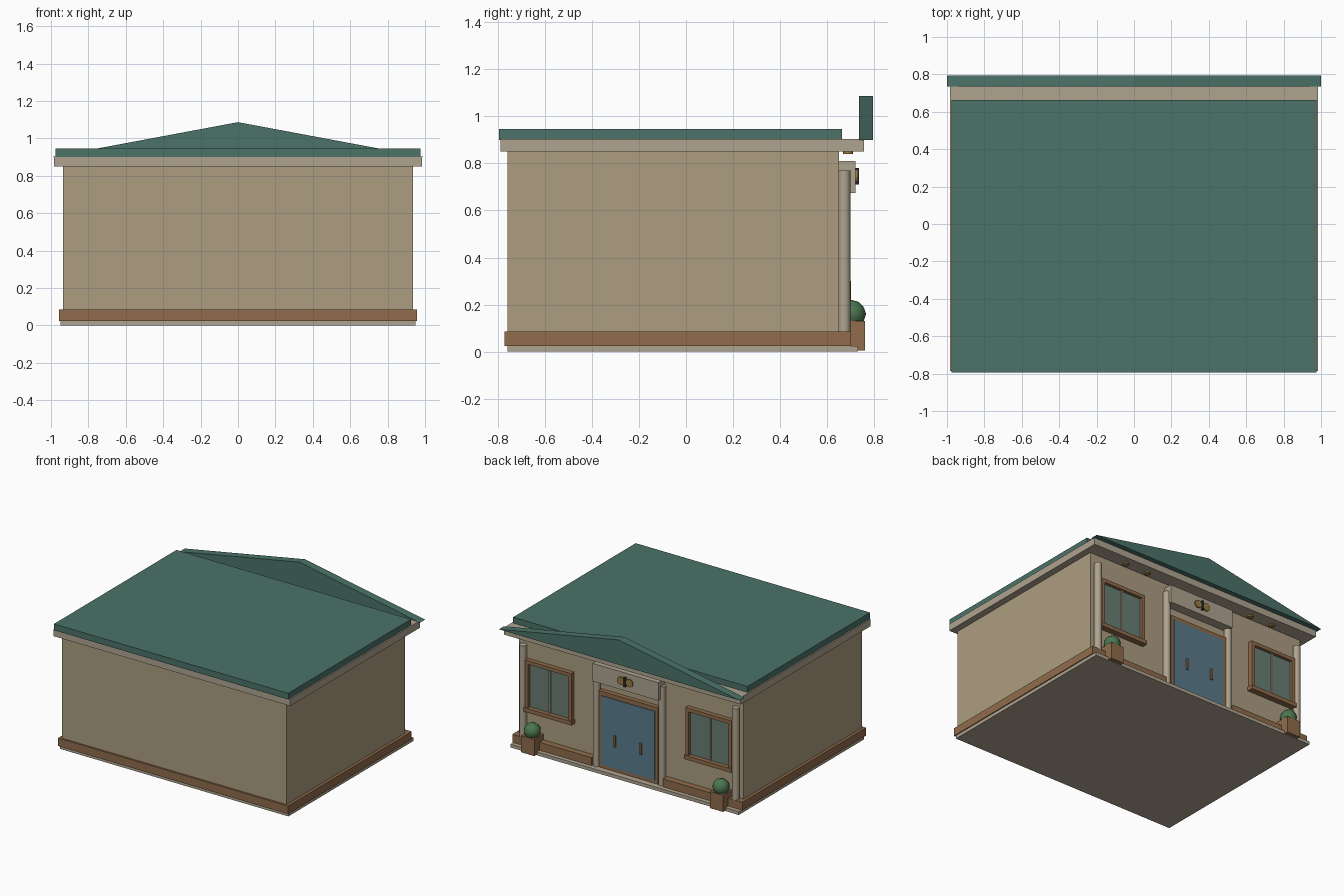
import bpy, bmesh, math

if "Cube" in bpy.data.objects:
    bpy.data.objects.remove(bpy.data.objects["Cube"])


def material(name, rgb):
    m = bpy.data.materials.new(name)
    m.diffuse_color = (*rgb, 1)
    m.use_nodes = True
    m.node_tree.nodes["Principled BSDF"].inputs["Base Color"].default_value = m.diffuse_color
    return m


WALL = material("wall_tan", (0.42, 0.34, 0.22))
STONE = material("stone", (0.43, 0.37, 0.28))
ROOF = material("roof_green", (0.07, 0.17, 0.14))
WOOD = material("wood_brown", (0.28, 0.15, 0.07))
DOOR = material("door_blue", (0.10, 0.20, 0.26))
GLASS = material("glass_green", (0.14, 0.21, 0.17))
GOLD = material("gold", (0.32, 0.20, 0.06))
DARK = material("dark", (0.03, 0.03, 0.03))
LEAF = material("leaf_green", (0.07, 0.18, 0.08))


def finish(name, bm, mat, smooth=False):
    bmesh.ops.recalc_face_normals(bm, faces=bm.faces)
    me = bpy.data.meshes.new(name)
    bm.to_mesh(me)
    bm.free()
    me.materials.append(mat)
    ob = bpy.data.objects.new(name, me)
    bpy.context.collection.objects.link(ob)
    if smooth:
        bpy.ops.object.select_all(action='DESELECT')
        ob.select_set(True)
        bpy.context.view_layer.objects.active = ob
        bpy.ops.object.shade_smooth_by_angle(angle=math.radians(40))
    return ob


def prism_y(name, outline, y0, y1, mat):
    """Extrude an (x, z) outline along y."""
    bm = bmesh.new()
    face = bm.faces.new([bm.verts.new((x, y0, z)) for x, z in outline])
    ext = bmesh.ops.extrude_face_region(bm, geom=[face])["geom"]
    verts = [g for g in ext if isinstance(g, bmesh.types.BMVert)]
    bmesh.ops.translate(bm, verts=verts, vec=(0, y1 - y0, 0))
    return finish(name, bm, mat)


def box(name, x0, x1, y0, y1, z0, z1, mat):
    return prism_y(name, [(x0, z0), (x1, z0), (x1, z1), (x0, z1)], y0, y1, mat)


def cylinder(name, center, radius, length, mat, axis='Z', sides=24):
    bm = bmesh.new()
    bmesh.ops.create_cone(bm, cap_ends=True, segments=sides, radius1=radius,
                          radius2=radius, depth=length)
    ob = finish(name, bm, mat, True)
    ob.location = center
    if axis == 'Y':
        ob.rotation_euler.x = math.pi / 2
    return ob


# Main body
box("foundation", -0.95, 0.95, -0.758, 0.73, 0, 0.025, STONE)
box("walls", -0.935, 0.935, -0.758, 0.65, 0.02, 0.86, WALL)
box("cornice", -0.985, 0.985, -0.787, 0.757, 0.85, 0.903, STONE)
box("roof_slab", -0.975, 0.975, -0.795, 0.662, 0.90, 0.947, ROOF)
prism_y("gable", [(-1, 0.90), (1, 0.90), (0, 1.087)], 0.735, 0.795, ROOF)

# Base trim, left open at the entrance
box("base_trim", -0.957, 0.957, -0.772, 0.652, 0.025, 0.085, WOOD)

# Entrance
box("door_frame", -0.245, 0.245, 0.64, 0.685, 0.025, 0.60, WOOD)
box("door", -0.22, 0.22, 0.65, 0.69, 0.05, 0.568, DOOR)
box("sign_panel", -0.275, 0.275, 0.645, 0.72, 0.675, 0.81, STONE)
box("panel_bar", -0.008, 0.008, 0.715, 0.735, 0.71, 0.78, DARK)

for side, s in (("left", 1), ("right", -1)):
    def sbox(name, x0, x1, *rest):
        return box(f"{side}_{name}", min(s * x0, s * x1), max(s * x0, s * x1), *rest)

    sbox("front_trim", 0.296, 0.957, 0.645, 0.698, 0.025, 0.085, WOOD)

    # Columns
    for part, x in (("inner", 0.272), ("outer", 0.885)):
        cylinder(f"{side}_{part}_column", (s * x, 0.672, 0.3975), 0.026, 0.745, STONE)

    # Window: frame bars, mullion, glass and sill
    sbox("window_jamb_inner", 0.475, 0.502, 0.645, 0.685, 0.31, 0.665, WOOD)
    sbox("window_jamb_outer", 0.833, 0.86, 0.645, 0.685, 0.31, 0.665, WOOD)
    sbox("window_head", 0.502, 0.833, 0.645, 0.685, 0.638, 0.665, WOOD)
    sbox("window_sill", 0.468, 0.867, 0.645, 0.695, 0.28, 0.31, WOOD)
    sbox("window_mullion", 0.661, 0.674, 0.645, 0.672, 0.31, 0.638, STONE)
    sbox("window_glass", 0.50, 0.835, 0.645, 0.662, 0.305, 0.64, GLASS)

    # Door handle and round ornament
    sbox("door_handle", 0.10, 0.116, 0.685, 0.70, 0.215, 0.30, WOOD)
    cylinder(f"{side}_ornament", (s * 0.036, 0.7225, 0.745), 0.029, 0.015, GOLD, 'Y')

    # Planter with round shrub
    sbox("planter", 0.73, 0.84, 0.65, 0.76, 0.005, 0.13, WOOD)
    bm = bmesh.new()
    bmesh.ops.create_icosphere(bm, subdivisions=2, radius=0.06)
    finish(f"{side}_shrub", bm, LEAF, True).location = (s * 0.785, 0.705, 0.16)

    # Soffit lights
    for i, x in enumerate((0.46, 0.65)):
        cylinder(f"{side}_soffit_light_{i}", (s * x, 0.688, 0.846), 0.022, 0.012, GOLD, sides=16)
